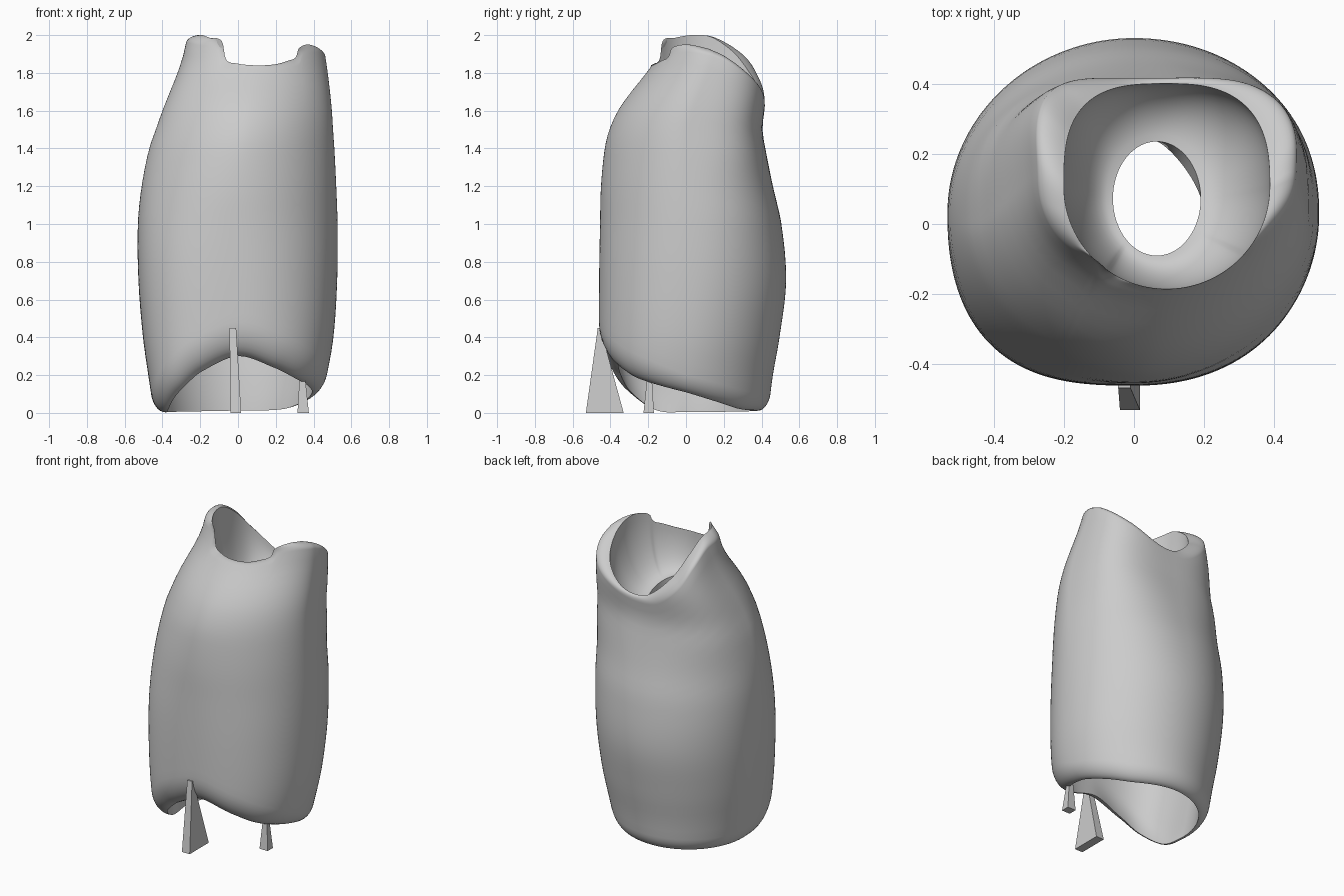
import bpy, bmesh
from math import sin, cos, pi, radians
from mathutils import Vector

if "Cube" in bpy.data.objects:
    bpy.data.objects.remove(bpy.data.objects["Cube"])

grey = bpy.data.materials.new("matte_grey")
grey.use_nodes = True
grey.diffuse_color = (0.6, 0.6, 0.6, 1)
grey.node_tree.nodes["Principled BSDF"].inputs["Base Color"].default_value = (0.6, 0.6, 0.6, 1)


def add_object(name, bm):
    bmesh.ops.recalc_face_normals(bm, faces=bm.faces)
    mesh = bpy.data.meshes.new(name)
    bm.to_mesh(mesh)
    bm.free()
    mesh.materials.append(grey)
    obj = bpy.data.objects.new(name, mesh)
    bpy.context.collection.objects.link(obj)
    return obj


def curve(keys, t):
    """Smooth interpolation through (position, value...) keys."""
    t = min(max(t, keys[0][0]), keys[-1][0])
    i = next(k for k in range(len(keys) - 1) if t <= keys[k + 1][0])
    p, q = keys[i], keys[i + 1]
    before, after = keys[max(i - 1, 0)], keys[min(i + 2, len(keys) - 1)]
    w = q[0] - p[0]
    u = (t - p[0]) / w
    out = []
    for k in range(1, len(p)):
        m0 = (q[k] - before[k]) / (q[0] - before[0]) * w
        m1 = (after[k] - p[k]) / (after[0] - p[0]) * w
        out.append((2*u**3 - 3*u*u + 1) * p[k] + (u**3 - 2*u*u + u) * m0
                   + (3*u*u - 2*u**3) * q[k] + (u**3 - u*u) * m1)
    return out


def oval(box, squareness, a, inset=0.0):
    """Point at angle a on a rounded box outline, with its own squareness in each quadrant."""
    x0, x1, y0, y1 = box
    n = squareness[2 * (sin(a) > 0) + (cos(a) > 0)]
    r = (abs(cos(a) * 2 / (x1 - x0))**n + abs(sin(a) * 2 / (y1 - y0))**n)**(-1 / n) - inset
    return Vector(((x0 + x1) / 2 + r * cos(a), (y0 + y1) / 2 + r * sin(a)))


# Outer outline by height: z, x min, x max, y min, y max
OUTLINE = [(0.0, -.445, .42, -.45, .435), (0.2, -.475, .47, -.455, .46),
           (0.4, -.503, .505, -.46, .495), (0.7, -.527, .525, -.46, .53),
           (1.0, -.53, .527, -.455, .505), (1.2, -.51, .52, -.45, .46),
           (1.4, -.47, .51, -.43, .42), (1.5, -.435, .503, -.405, .405),
           (1.6, -.40, .497, -.36, .415), (1.7, -.36, .487, -.29, .428),
           (1.8, -.32, .475, -.21, .43), (1.9, -.288, .46, -.15, .43), (2.0, -.268, .44, -.11, .42)]
# Squareness by height: z, front right, front left, back right, back left
SQUARENESS = [(0.0, 3.0, 2.2, 2.0, 2.0), (0.4, 2.8, 2.2, 2.0, 2.0), (0.8, 2.55, 2.1, 2.0, 2.1),
              (1.2, 2.0, 1.9, 2.15, 2.5), (1.5, 1.8, 1.78, 2.8, 3.2), (1.8, 2.1, 1.85, 3.3, 3.0),
              (1.95, 2.5, 2.0, 3.3, 3.0)]
# Rim heights by angle in degrees from +x
TOP_RIM = [(0, 1.93), (15, 1.89), (46, 1.76), (70, 1.67), (90, 1.645), (110, 1.67), (134, 1.79),
           (153, 1.91), (175, 1.99), (195, 2.0), (215, 1.985), (233, 1.965), (237, 1.875),
           (250, 1.85), (270, 1.84), (290, 1.845), (306, 1.865), (317, 1.885), (321, 1.93),
           (340, 1.95), (360, 1.93)]
BOTTOM_RIM = [(0, .11), (25, .06), (50, .02), (90, .012), (180, .005), (203, .015), (225, .12),
              (242, .22), (270, .30), (300, .24), (320, .185), (340, .145), (360, .11)]


def outer(z, a, inset=0.0):
    return oval(curve(OUTLINE, z), curve(SQUARENESS, z), a, inset)


def column(a):
    """Closed loop of points: outside going up, over the rim, down the cup, down the cavity."""
    deg = a * 180 / pi
    top, = curve(TOP_RIM, deg)
    low, = curve(BOTTOM_RIM, deg)
    lip = oval((-.20, .387, -.185, .40), (2, 2, 3, 2.7), a)
    hole = oval((-.06, .19, -.09, .235), (2, 2, 2, 2), a)
    throat = oval((-.06, .19, -.09, .235), (2, 2, 2, 1.3), a)
    hole_z = 1.53 - 0.35 * (hole.y - 0.07)
    throat_z = hole_z - 0.06
    front = max(0, -sin(a))
    roll, tuck, bend, wall = 0.09 + 0.09 * front, 0.055 + 0.045 * front, 0.04, 0.058
    pts = []
    for i in range(8):                      # rolled lower rim
        f = i / 8 * pi / 2
        z = low + roll * (1 - cos(f))
        pts.append((*outer(z, a, tuck * (1 - sin(f))), z))
    for i in range(28):                     # outer wall
        z = low + roll + (top - bend - low - roll) * i / 28
        pts.append((*outer(z, a), z))
    for i in range(8):                      # rolled upper rim
        f = i / 8 * pi / 2
        z = top - bend * (1 - sin(f))
        pts.append((*outer(z, a).lerp(lip, 1 - cos(f)), z))
    for i in range(13):                     # upper cup
        f = (1 - i / 12) * pi / 2
        pts.append((*hole.lerp(lip, sin(f)), hole_z + (top - hole_z) * (1 - cos(f))))
    for i in range(28):                     # lower cavity
        u = (1 - i / 28)**1.3
        z = low + (throat_z - low) * u
        inset = wall + (tuck - wall) * max(0, 1 - (z - low) / roll)**2
        pts.append((*outer(z, a, inset).lerp(throat, 1 - (1 - u**4)**0.6), z))
    return pts


# Shell
bm = bmesh.new()
COLS = 180
cols = [[bm.verts.new(p) for p in column(2 * pi * c / COLS)] for c in range(COLS)]
for c in range(COLS):
    left, right = cols[c], cols[(c + 1) % COLS]
    for r in range(len(left)):
        s = (r + 1) % len(left)
        bm.faces.new((left[r], right[r], right[s], left[s]))
shell = add_object("shell", bm)
bpy.context.view_layer.objects.active = shell
shell.select_set(True)
bpy.ops.object.shade_smooth_by_angle(angle=radians(50))


def post(name, foot, head, height):
    """Tapered support; foot and head are x min, x max, y min, y max."""
    bm = bmesh.new()
    rings = [[bm.verts.new((x, y, z)) for x, y in ((b[0], b[2]), (b[1], b[2]), (b[1], b[3]), (b[0], b[3]))]
             for b, z in ((foot, 0), (head, height))]
    for ring in rings:
        bm.faces.new(ring)
    for i in range(4):
        j = (i + 1) % 4
        bm.faces.new((rings[0][i], rings[0][j], rings[1][j], rings[1][i]))
    add_object(name, bm)


# Supports
post("front_support", (-.04, .017, -.53, -.33), (-.045, -.01, -.467, -.453), 0.45)
post("left_support", (.315, .375, -.225, -.17), (.325, .357, -.207, -.18), 0.175)
